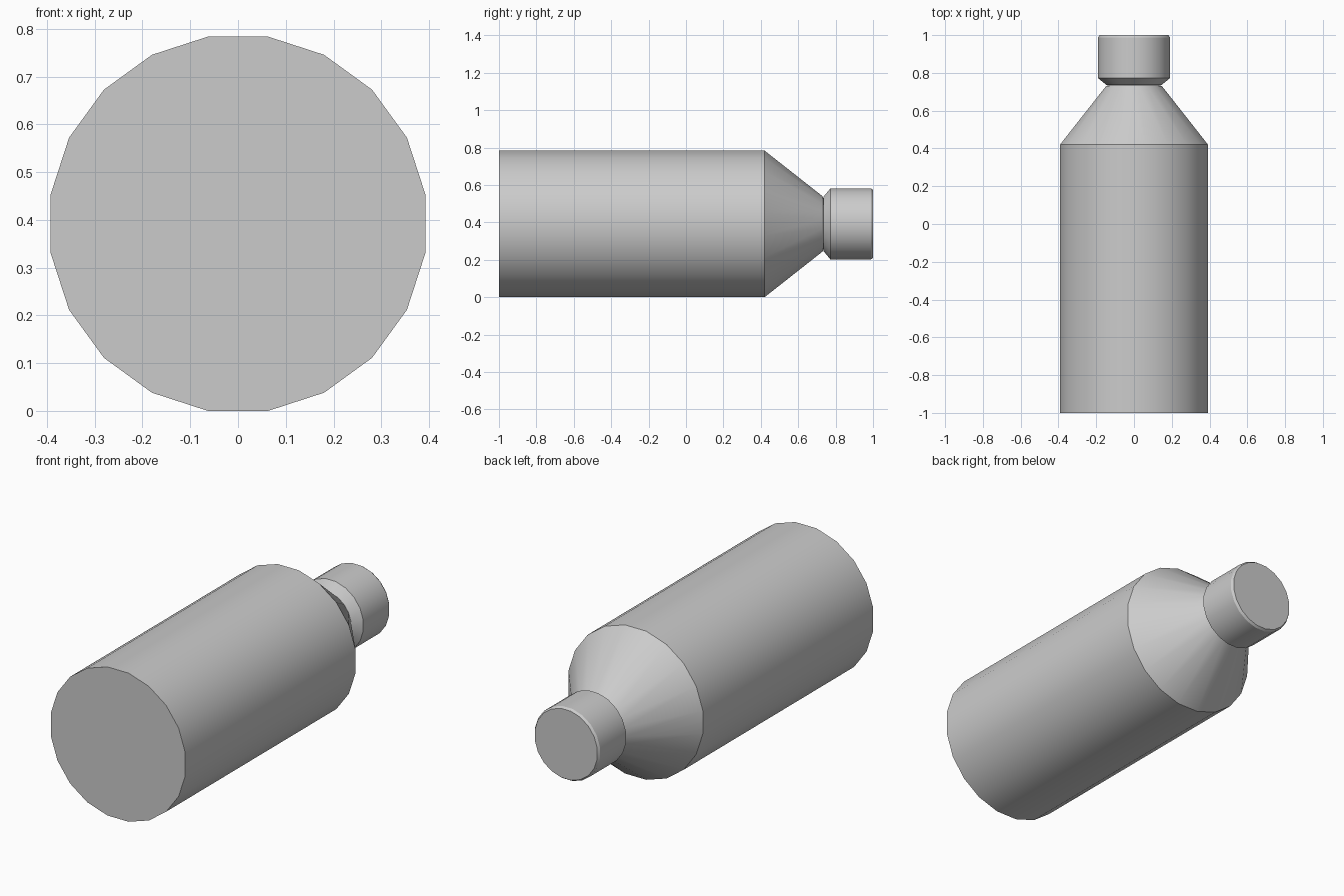
import bpy
import math

SIDES = 20
AXIS_HEIGHT = 0.392
CORNER = 1 / math.cos(math.pi / SIDES)  # flat-to-flat radius -> corner radius

if "Cube" in bpy.data.objects:
    bpy.data.objects.remove(bpy.data.objects["Cube"], do_unlink=True)

grey = bpy.data.materials.new("plain grey")
grey.use_nodes = True
colour = (0.6, 0.6, 0.6, 1)
grey.diffuse_color = colour
grey.node_tree.nodes["Principled BSDF"].inputs["Base Color"].default_value = colour


def lathe(name, profile):
    """Revolve (radius, y) points about the lying axis and close both ends."""
    verts, faces = [], []
    for radius, y in profile:
        for i in range(SIDES):
            a = 2 * math.pi * (i + 0.5) / SIDES
            r = radius * CORNER
            verts.append((r * math.cos(a), y, AXIS_HEIGHT + r * math.sin(a)))
    for k in range(len(profile) - 1):
        for i in range(SIDES):
            j = (i + 1) % SIDES
            b, t = k * SIDES, (k + 1) * SIDES
            faces.append((b + i, t + i, t + j, b + j))
    last = (len(profile) - 1) * SIDES
    faces.append(tuple(range(SIDES)))
    faces.append(tuple(reversed(range(last, last + SIDES))))
    mesh = bpy.data.meshes.new(name)
    mesh.from_pydata(verts, [], faces)
    mesh.materials.append(grey)
    obj = bpy.data.objects.new(name, mesh)
    bpy.context.collection.objects.link(obj)
    bpy.ops.object.select_all(action="DESELECT")
    obj.select_set(True)
    bpy.context.view_layer.objects.active = obj
    bpy.ops.object.shade_smooth_by_angle(angle=math.radians(30))
    return obj


# Body with a sloping shoulder and short neck
lathe("bottle_body", [(0.392, -1), (0.392, 0.42), (0.148, 0.73), (0.135, 0.735), (0.135, 0.76)])

# Cap with a flared lower lip and a slightly bevelled end
lathe("bottle_cap", [(0.145, 0.735), (0.19, 0.772), (0.19, 0.988), (0.182, 1)])
